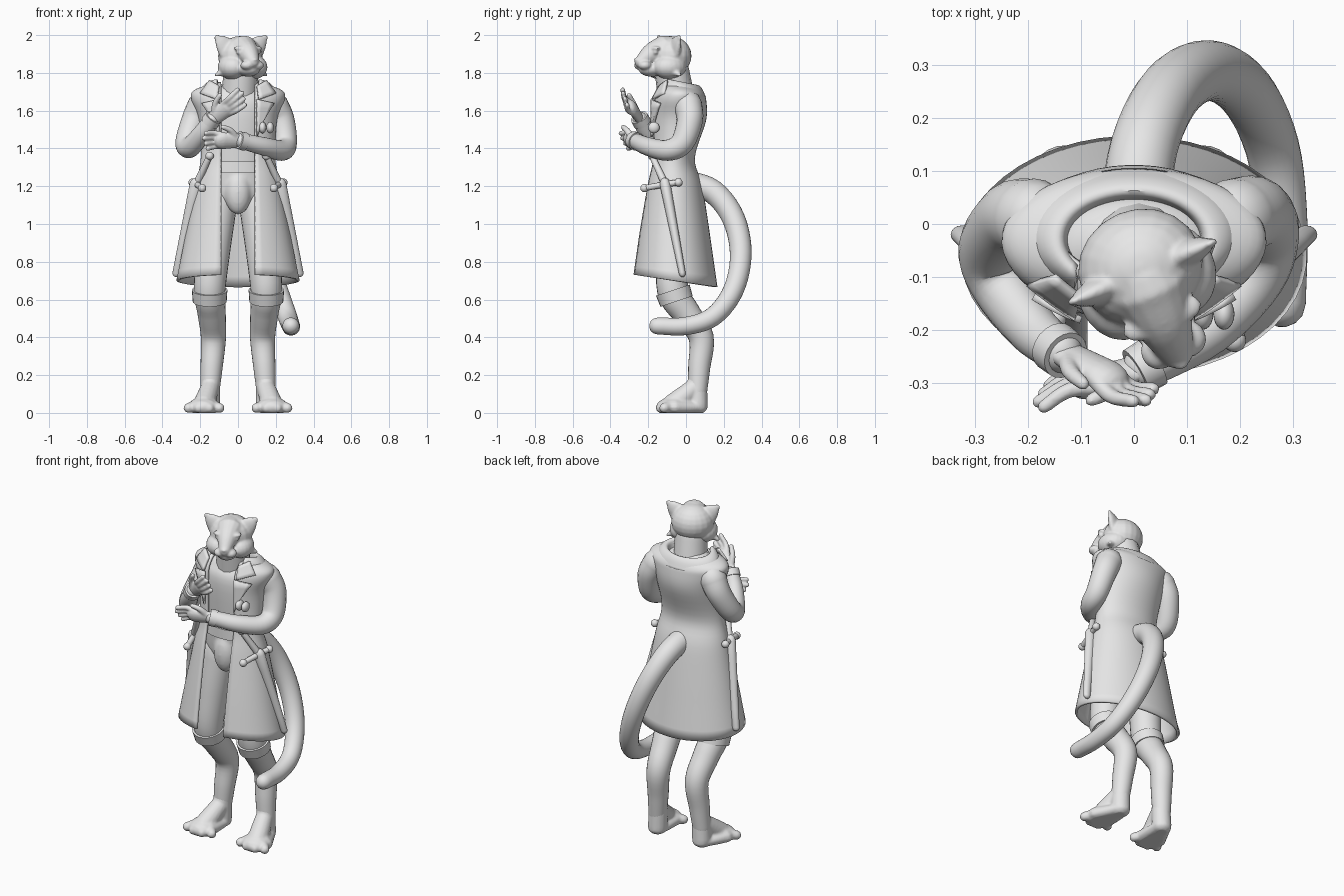
import bpy, bmesh, math
from mathutils import Vector, Matrix

if "Cube" in bpy.data.objects:
    bpy.data.objects.remove(bpy.data.objects["Cube"])

GREY = (.8, .8, .8, 1)
clay = bpy.data.materials.new("plain_grey")
clay.use_nodes = True
clay.diffuse_color = GREY
clay.node_tree.nodes["Principled BSDF"].inputs["Base Color"].default_value = GREY


def smooth_path(points, steps=5):
    """Catmull-Rom samples through tuples of any length."""
    path = [Vector(point) for point in points]
    path = [2 * path[0] - path[1]] + path + [2 * path[-1] - path[-2]]
    samples = []
    for a, b, c, d in zip(path, path[1:], path[2:], path[3:]):
        for k in range(steps):
            t = k / steps
            samples.append(b + (c - a) * t / 2 + (2 * a - 5 * b + 4 * c - d) * t * t / 2
                           + (3 * b - a - 3 * c + d) * t ** 3 / 2)
    return samples + [path[-2]]


def skin(bm, rows, closed=True):
    """Bridge rows of points; closed rows also get end caps."""
    grid = [[bm.verts.new(point) for point in row] for row in rows]
    count = len(grid[0])
    for low, high in zip(grid, grid[1:]):
        for i in range(count if closed else count - 1):
            j = (i + 1) % count
            bm.faces.new((low[i], low[j], high[j], high[i]))
    if closed:
        bm.faces.new(grid[0][::-1])
        bm.faces.new(grid[-1])


def tube(bm, points, start, end, flat=1, side=None, rounded=True, sides=16):
    """Sweep a path, tapering from the start radius to the end radius."""
    centres = smooth_path(points)
    last = len(centres) - 1
    radii = [start + (end - start) * i / last for i in range(last + 1)]
    if rounded:
        back = (centres[0] - centres[1]).normalized()
        ahead = (centres[-1] - centres[-2]).normalized()
        angles = [math.radians(a) for a in (30, 55, 80)]
        centres = ([centres[0] + back * start * math.sin(a) for a in reversed(angles)] + centres
                   + [centres[-1] + ahead * end * math.sin(a) for a in angles])
        radii = ([start * math.cos(a) for a in reversed(angles)] + radii
                 + [end * math.cos(a) for a in angles])
    rows = []
    for i, (centre, radius) in enumerate(zip(centres, radii)):
        along = (centres[min(i + 1, len(centres) - 1)] - centres[max(i - 1, 0)]).normalized()
        if side is None:
            side = along.cross(Vector((0, 1, 0)) if abs(along.z) > .8 else Vector((0, 0, 1)))
        side = (side - along * side.dot(along)).normalized()
        up = along.cross(side) * flat
        turns = [math.tau * k / sides for k in range(sides)]
        rows.append([centre + radius * (side * math.cos(a) + up * math.sin(a)) for a in turns])
    skin(bm, rows)


def ball(bm, centre, size):
    matrix = Matrix.Translation(centre) @ Matrix.Diagonal((*size, 1))
    bmesh.ops.create_uvsphere(bm, u_segments=20, v_segments=12, radius=1, matrix=matrix)


def loft(bm, rings, gap=0, columns=44):
    """Stack oval rings of (z, half width, front y, back y), open at the front by a gap."""
    rows = []
    for z, width, front, back in smooth_path(rings):
        first = math.asin(gap / width)
        steps = columns - 1 if gap else columns
        turns = [first + (math.tau - 2 * first) * k / steps for k in range(columns)]
        middle, depth = (front + back) / 2, (front - back) / 2
        rows.append([(width * math.sin(a), middle + depth * math.cos(a), z) for a in turns])
    skin(bm, rows, closed=not gap)


def finish(name, bm, mirror=False, thickness=0, voxel=0):
    """Turn the mesh into a shaded object with its modifiers."""
    bmesh.ops.recalc_face_normals(bm, faces=bm.faces)
    mesh = bpy.data.meshes.new(name)
    bm.to_mesh(mesh)
    bm.free()
    mesh.materials.append(clay)
    part = bpy.data.objects.new(name, mesh)
    bpy.context.collection.objects.link(part)
    bpy.ops.object.select_all(action='DESELECT')
    part.select_set(True)
    bpy.context.view_layer.objects.active = part
    bpy.ops.object.shade_smooth_by_angle(angle=math.radians(45))
    if thickness:
        solid = part.modifiers.new("thickness", 'SOLIDIFY')
        solid.thickness, solid.offset = thickness, 0
    if voxel:
        blend = part.modifiers.new("blend", 'REMESH')
        blend.mode, blend.voxel_size, blend.use_smooth_shade = 'VOXEL', voxel, True
        part.modifiers.new("soften", 'SMOOTH').iterations = 5
    if mirror:
        part.modifiers.new("mirror", 'MIRROR')
    return part


# Head, built facing forward and then turned to its left
bm = bmesh.new()
ball(bm, (0, .02, .01), (.12, .11, .105))
tube(bm, [(0, -.02, .04), (0, -.09, .02), (0, -.15, -.02)], .08, .035)
ball(bm, (0, -.09, -.06), (.06, .07, .04))
ball(bm, (0, -.17, -.01), (.02, .02, .01))
for s in (-1, 1):
    cheek = (s * .06, -.01, -.05)
    ball(bm, cheek, (.075, .09, .065))
    tube(bm, [cheek, (s * .14, .01, -.09)], .065, .012, flat=.8)
    ball(bm, (s * .03, -.14, -.04), (.035, .035, .025))
    ball(bm, (s * .045, -.085, .05), (.035, .025, .012))
    ball(bm, (s * .055, -.09, .03), (.015, .015, .013))
    tube(bm, [(s * .08, .01, .05), (s * .115, .01, .085), (s * .137, .01, .105)], .06, .018,
         flat=.5, side=Vector((1, 0, 0)))
head = finish("head", bm, voxel=.006)
head.location = (.02, -.1, 1.88)
head.rotation_euler.z = math.radians(23)

# Neck, shirt, trouser seat and belt
bm = bmesh.new()
tube(bm, [(0, -.04, 1.6), (.02, -.08, 1.84)], .1, .09)
finish("neck", bm)
bm = bmesh.new()
loft(bm, [(1.3, .15, -.15, .03), (1.6, .18, -.17, .07), (1.69, .15, -.14, .05), (1.73, .09, -.11, .02)])
finish("shirt", bm)
bm = bmesh.new()
loft(bm, [(1.06, .12, -.09, .03), (1.15, .17, -.14, .05), (1.3, .16, -.16, .03)])
ball(bm, (0, -.12, 1.17), (.07, .06, .12))
finish("trouser_seat", bm, voxel=.01)
bm = bmesh.new()
loft(bm, [(1.27, .17, -.17, .03), (1.33, .16, -.17, .03)])
finish("belt", bm)

# Long open coat, its hem and neckline dipping towards the back
bm = bmesh.new()
loft(bm, [(.72, .32, -.28, .16), (.95, .27, -.25, .12), (1.2, .22, -.21, .08), (1.35, .19, -.18, .04),
          (1.55, .2, -.18, .1), (1.66, .24, -.17, .1), (1.71, .23, -.14, .09), (1.75, .14, -.1, .07)], gap=.09)
for v in bm.verts:
    hem, neckline = max(0, .97 - v.co.z) / .25, max(0, v.co.z - 1.65) * 10
    v.co.z -= hem * (.15 * v.co.y + .03) + neckline * .2 * (v.co.y + .1)
finish("coat", bm, thickness=.014)

# Folded collar and pointed lapels lying on the chest
bm = bmesh.new()
loft(bm, [(1.71, .13, -.11, .05), (1.76, .14, -.12, .06), (1.75, .17, -.13, .08), (1.71, .2, -.14, .1)], gap=.11)
for v in bm.verts:
    v.co.z -= .2 * (v.co.y + .1)
finish("collar", bm, thickness=.012)
bm = bmesh.new()
for leaf in ([(.1, 1.73), (.15, 1.76), (.2, 1.69), (.11, 1.66)],
             [(.1, 1.66), (.19, 1.64), (.13, 1.54), (.1, 1.46)]):
    bm.faces.new([bm.verts.new((x, 0, z)) for x, z in leaf])
bmesh.ops.subdivide_edges(bm, edges=bm.edges, cuts=3, use_grid_fill=True)
for v in bm.verts:
    v.co.y = -.05 - .15 * math.cos(5 * v.co.x) + max(0, v.co.z - 1.66) * .6
finish("lapels", bm, mirror=True, thickness=.014)


# Sleeves with a wrist band
def sleeve(name, path):
    bm = bmesh.new()
    tube(bm, path, .076, .042, sides=20)
    elbow, wrist = Vector(path[-2]), Vector(path[-1])
    band = (wrist - elbow).normalized() * .02
    tube(bm, [wrist - band, wrist + band], .049, .047, rounded=False, sides=20)
    finish(name, bm)


LEFT_WRIST, RIGHT_WRIST = (.02, -.27, 1.44), (-.14, -.24, 1.55)
sleeve("left_sleeve", [(.19, .01, 1.63), (.23, .02, 1.55), (.25, -.02, 1.43), (.23, -.1, 1.39),
                       (.14, -.2, 1.41), LEFT_WRIST])
sleeve("right_sleeve", [(-.19, .01, 1.63), (-.23, .01, 1.55), (-.27, -.05, 1.43), (-.25, -.12, 1.41),
                        (-.19, -.2, 1.48), RIGHT_WRIST])


# Hands with four fingers and a thumb
def hand(name, wrist, tip, across):
    wrist, across = Vector(wrist), Vector(across).normalized()
    reach = Vector(tip) - wrist
    curl = reach.normalized().cross(across) * .015

    def spot(forward, sideways):
        return wrist + reach * forward + across * sideways

    bm = bmesh.new()
    tube(bm, [wrist, spot(.5, 0)], .038, .046, flat=.6, side=across)
    for i in range(4):
        spread = (i - 1.5) * .02
        length = 1 - .05 * abs(i - 2)
        tube(bm, [spot(.45, spread), spot(.7, spread * 1.3) + curl, spot(length, spread * 1.5)],
             .017, .013, sides=10)
    tube(bm, [spot(.15, .02), spot(.3, .06), spot(.5, .08)], .02, .013, sides=10)
    finish(name, bm, voxel=.005)


hand("left_hand", LEFT_WRIST, (-.18, -.33, 1.44), across=(0, -.4, .9))
hand("right_hand", RIGHT_WRIST, (.03, -.33, 1.68), across=(-.5, -.2, .8))

# Legs, knee cuffs and four-toed feet
KNEE, ANKLE = (.15, -.07, .65), (.15, .06, .1)
bm = bmesh.new()
tube(bm, [(.1, -.03, 1.14), (.13, -.06, .88), KNEE, (.14, 0, .53), (.13, .08, .4), (.14, .07, .24), ANKLE],
     .1, .05, sides=24)
finish("legs", bm, mirror=True)
bm = bmesh.new()
tube(bm, [KNEE, (.15, -.05, .59)], .094, .09, rounded=False, sides=24)
finish("knee_cuffs", bm, mirror=True)
bm = bmesh.new()
tube(bm, [(.145, .06, .17), (.15, .06, .04)], .052, .055)
tube(bm, [(.15, .04, .13), (.18, -.07, .04)], .05, .06)
tube(bm, [(.15, .06, .03), (.18, -.07, .03)], .055, .09, flat=.6)
for i in range(4):
    angle = math.radians(22 * i - 33)
    toe = Vector((.18 + .15 * math.sin(angle), -.01 - .125 * math.cos(angle), .026))
    tube(bm, [(.18, -.04, .05), toe], .035, .027)
for v in bm.verts:
    v.co.z = max(v.co.z, 0)
finish("feet", bm, mirror=True, voxel=.007)

# Tail: a half oval sweeping behind and round to the left side
bm = bmesh.new()
arc = [math.pi * k / 6 for k in range(7)]
path = [(.14 - .14 * math.cos(a), .29 * math.sin(a), .84 + .38 * math.cos(a)) for a in arc]
tube(bm, path + [(.28, -.15, .46)], .067, .045, sides=24)
finish("tail", bm)

# Sheathed blades at both hips
bm = bmesh.new()
GUARD, POMMEL = (.22, -.11, 1.21), (.15, -.18, 1.36)
guard_ends = [(.19, -.22, 1.19), (.24, -.04, 1.22)]
tube(bm, [GUARD, (.325, -.02, .74)], .036, .022, flat=.8)
tube(bm, [POMMEL, GUARD], .016, .02)
tube(bm, [guard_ends[0], GUARD, guard_ends[1]], .016, .016)
for knob in [POMMEL] + guard_ends:
    ball(bm, knob, (.022, .022, .022))
finish("hip_blades", bm, mirror=True)

# Small chest pouches on the left
bm = bmesh.new()
for x in (.13, .17):
    ball(bm, (x, -.17, 1.51), (.02, .03, .03))
finish("chest_pouches", bm)
